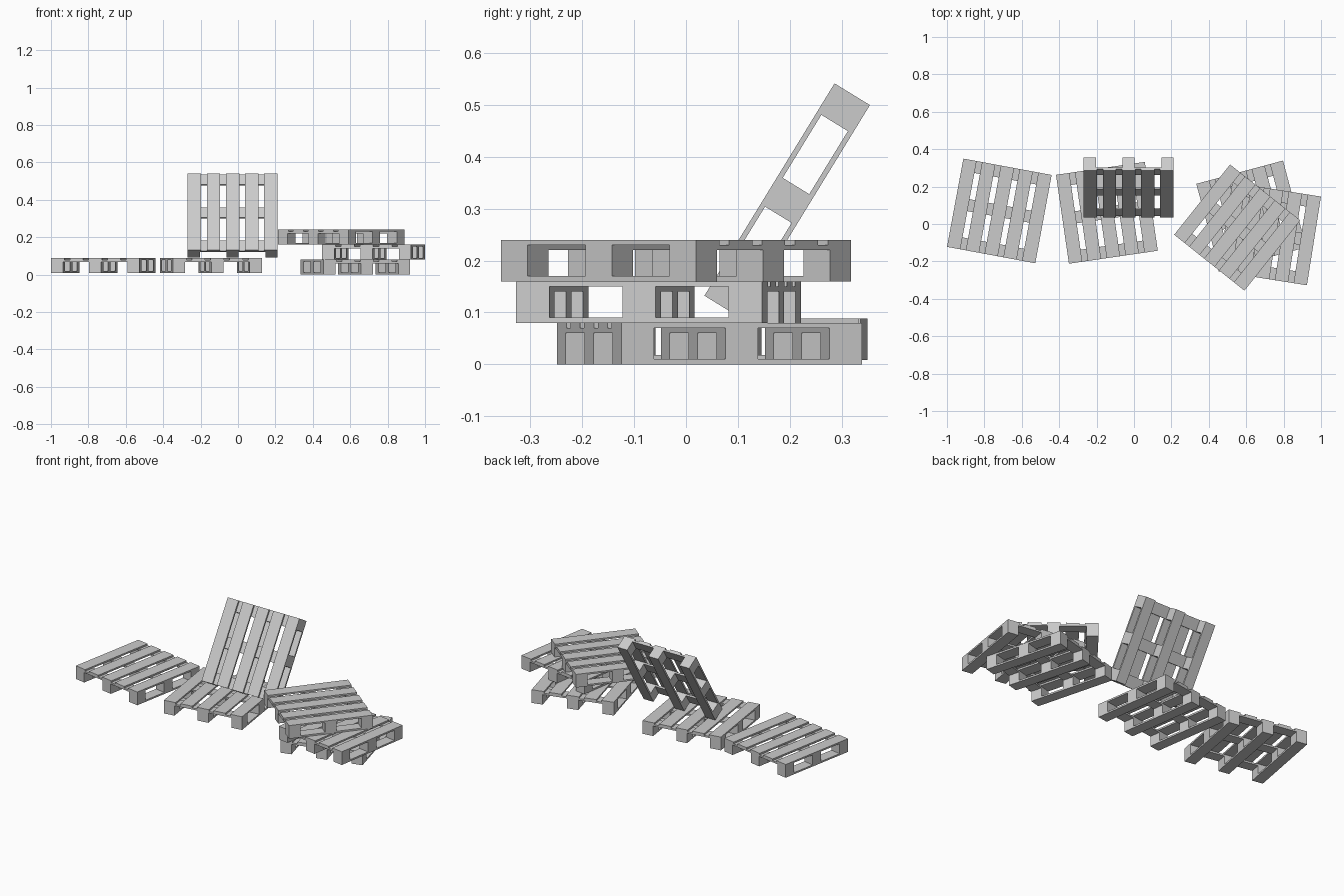
import bpy, bmesh
from math import radians
from mathutils import Matrix, Vector

cube = bpy.data.objects.get("Cube")
if cube:
    bpy.data.objects.remove(cube, do_unlink=True)

SIZE = 0.48       # pallet side
BOARD = 0.01      # board thickness
BLOCK = 0.065     # block, stringer and bottom board width
BLOCK_H = 0.05
SLAT = 0.072
HEIGHT = 3 * BOARD + BLOCK_H

wood = bpy.data.materials.new("plain grey")
wood.use_nodes = True
grey = (0.6, 0.6, 0.6, 1)
wood.diffuse_color = grey
wood.node_tree.nodes["Principled BSDF"].inputs["Base Color"].default_value = grey


def box(bm, x, y, bottom, size):
    """Add a box centred on x, y with its underside at the given height."""
    centre = Vector((x, y, bottom + size[2] / 2 - HEIGHT / 2))
    bmesh.ops.create_cube(bm, size=1, matrix=Matrix.Translation(centre) @ Matrix.Diagonal((*size, 1)))


def spread(count, width):
    """Centres of evenly spaced members that reach both edges."""
    span = SIZE - width
    return [span * (i / (count - 1) - 0.5) for i in range(count)]


def pallet_mesh():
    bm = bmesh.new()
    rows = spread(3, BLOCK)
    stringer_z = BOARD + BLOCK_H
    for a in rows:
        box(bm, a, 0, 0, (BLOCK, SIZE, BOARD))             # bottom board
        box(bm, 0, a, stringer_z, (SIZE, BLOCK, BOARD))    # stringer
        for b in rows:
            box(bm, a, b, BOARD, (BLOCK, BLOCK, BLOCK_H))  # block
    for x in spread(5, SLAT):
        box(bm, x, 0, stringer_z + BOARD, (SLAT, SIZE, BOARD))  # top slat
    mesh = bpy.data.meshes.new("pallet")
    bm.to_mesh(mesh)
    bm.free()
    mesh.materials.append(wood)
    return mesh


# Name, centre, tilt about x and turn about z in degrees
PLACES = [
    ("right_flat_pallet", (-0.72, 0.07, 0.048), 0, -10.5),
    ("middle_flat_pallet", (-0.145, 0.06, 0.048), 0, 8.3),
    ("leaning_pallet", (-0.029, 0.195, 0.316), 58.5, 0),
    ("stack_bottom_pallet", (0.627, 0.045, 0.04), 0, 15),
    ("stack_middle_pallet", (0.725, -0.053, 0.12), 0, -9),
    ("stack_top_pallet", (0.552, -0.019, 0.2), 0, -38.5),
]

shared = pallet_mesh()
for name, centre, tilt, turn in PLACES:
    ob = bpy.data.objects.new(name, shared)
    ob.location = centre
    ob.rotation_euler = (radians(tilt), 0, radians(turn))
    bpy.context.collection.objects.link(ob)
